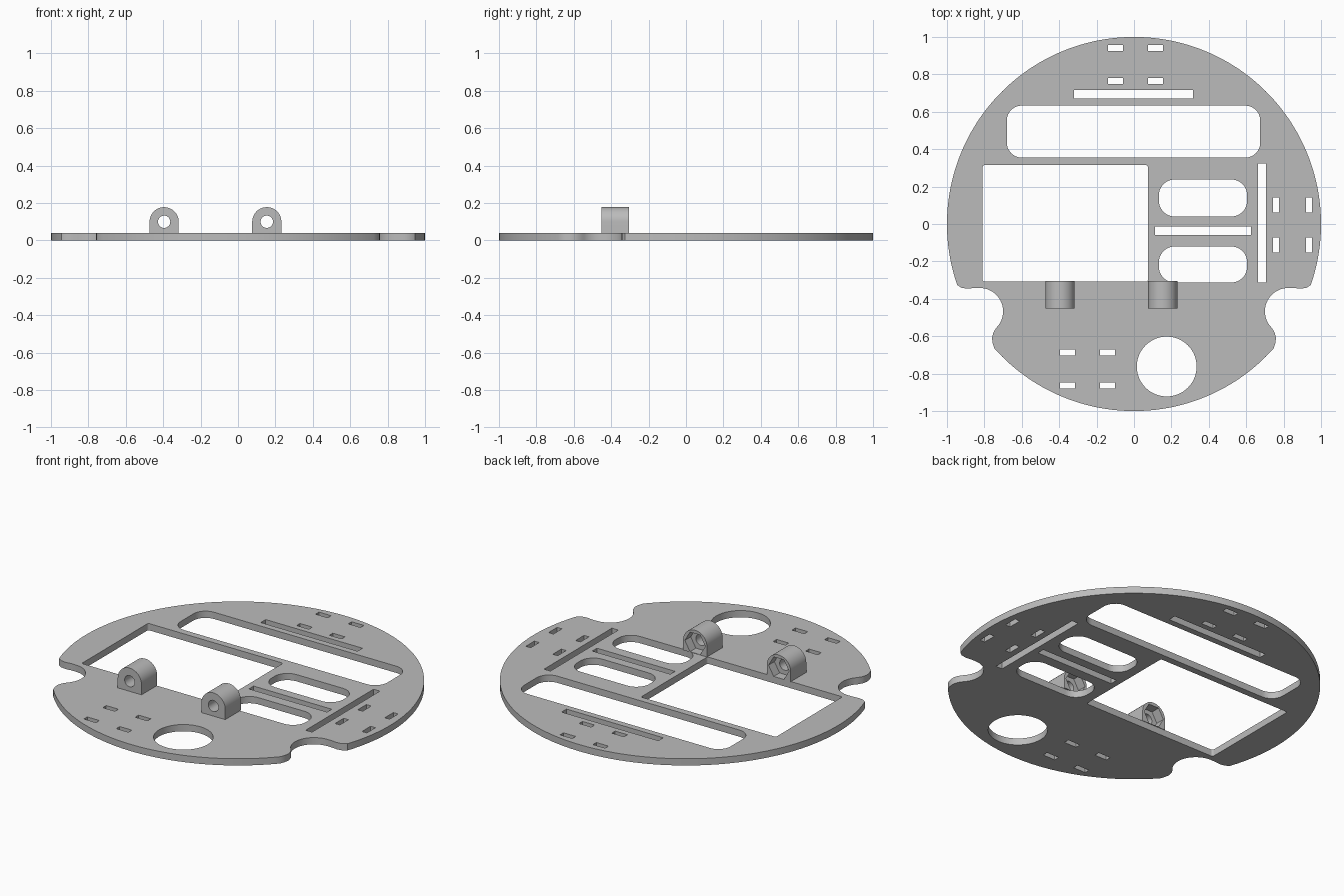
import bpy, bmesh
from math import sin, cos, pi, radians

cube = bpy.data.objects.get("Cube")
if cube:
    bpy.data.objects.remove(cube)

grey = bpy.data.materials.new("light grey plastic")
grey.use_nodes = True
colour = (0.5, 0.5, 0.5, 1)
grey.diffuse_color = colour
grey.node_tree.nodes["Principled BSDF"].inputs["Base Color"].default_value = colour


def arc(cx, cy, r, start, end, n):
    """Points along an arc, angles in degrees."""
    steps = [radians(start + (end - start) * i / n) for i in range(n + 1)]
    return [(cx + r * cos(a), cy + r * sin(a)) for a in steps]


def circle(cx, cy, r, n):
    return arc(cx, cy, r, 0, 360, n)[:-1]


def rect(x0, x1, y0, y1, r=0.0):
    """Rectangle outline, with rounded corners if r is given."""
    if r == 0:
        return [(x0, y0), (x1, y0), (x1, y1), (x0, y1)]
    return (arc(x1 - r, y1 - r, r, 0, 90, 10) + arc(x0 + r, y1 - r, r, 90, 180, 10)
            + arc(x0 + r, y0 + r, r, 180, 270, 10) + arc(x1 - r, y0 + r, r, 270, 360, 10))


def slab(name, loops, half):
    """Solid from an outline and its holes, extruded both ways along z."""
    curve = bpy.data.curves.new(name, "CURVE")
    curve.dimensions = "2D"
    curve.fill_mode = "BOTH"
    curve.extrude = half
    for loop in loops:
        spline = curve.splines.new("POLY")
        spline.points.add(len(loop) - 1)
        for point, (x, y) in zip(spline.points, loop):
            point.co = (x, y, 0, 1)
        spline.use_cyclic_u = True
    source = bpy.data.objects.new(name + "_source", curve)
    bpy.context.collection.objects.link(source)
    graph = bpy.context.evaluated_depsgraph_get()
    mesh = bpy.data.meshes.new_from_object(source.evaluated_get(graph))
    bpy.data.objects.remove(source)
    bm = bmesh.new()
    bm.from_mesh(mesh)
    bmesh.ops.remove_doubles(bm, verts=bm.verts, dist=0.0002)
    bmesh.ops.recalc_face_normals(bm, faces=bm.faces)
    bm.to_mesh(mesh)
    bm.free()
    mesh.materials.clear()
    mesh.materials.append(grey)
    obj = bpy.data.objects.new(name, mesh)
    bpy.context.collection.objects.link(obj)
    return obj


def smooth(obj):
    bpy.ops.object.select_all(action="DESELECT")
    obj.select_set(True)
    bpy.context.view_layer.objects.active = obj
    bpy.ops.object.shade_smooth_by_angle(angle=radians(30))


# Plate outline: a disc with a rounded notch on each side
left_notch = ([(-0.945, -0.326), (-0.922, -0.341), (-0.89, -0.346), (-0.855, -0.342)]
              + arc(-0.825, -0.467, 0.125, 90, -45, 20)
              + [(-0.752, -0.58), (-0.759, -0.608), (-0.756, -0.637)])
right_notch = [(-x, y) for x, y in reversed(left_notch)]
outline = (arc(0, 0, 1, -17.5, 197.5, 120) + left_notch
           + arc(0, 0, 1, 221.8, 318.2, 56) + right_notch)

# Large openings and long slots
holes = [
    rect(-0.68, 0.675, 0.355, 0.633, 0.08),
    rect(-0.81, 0.075, -0.308, 0.315, 0.012),
    rect(0.133, 0.605, 0.04, 0.238, 0.085),
    rect(0.133, 0.605, -0.313, -0.12, 0.085),
    rect(-0.32, 0.315, 0.67, 0.716),
    rect(0.112, 0.625, -0.058, -0.014),
    rect(0.663, 0.705, -0.313, 0.323),
    circle(0.175, -0.762, 0.16, 64),
]


# Groups of four small strap slots
def slot_group(xs, ys, w, h):
    for x in xs:
        for y in ys:
            holes.append(rect(x - w / 2, x + w / 2, y - h / 2, y + h / 2))


slot_group((-0.1, 0.115), (0.765, 0.942), 0.08, 0.032)
slot_group((-0.355, -0.142), (-0.864, -0.687), 0.08, 0.032)
slot_group((0.759, 0.936), (-0.112, 0.101), 0.032, 0.08)

plate = slab("base_plate", [outline] + holes, 0.02)
plate.location.z = 0.02
smooth(plate)

# Arched lugs with a bolt hole and a hexagonal nut pocket at the back
for name, x in (("right_lug", -0.395), ("left_lug", 0.154)):
    arch = [(-0.078, 0.039), (0.078, 0.039)] + arc(0, 0.1, 0.078, 0, 180, 32)
    lug = slab(name, [arch, circle(0, 0.1, 0.033, 32)], 0.073)
    pocket = slab("nut_pocket", [circle(0, 0.1, 0.067, 6)], 0.05)
    for obj, y in ((lug, -0.378), (pocket, -0.31)):
        obj.rotation_euler.x = pi / 2
        obj.location = (x, y, 0)
    cut = lug.modifiers.new("nut pocket", "BOOLEAN")
    cut.operation = "DIFFERENCE"
    cut.solver = "EXACT"
    cut.object = pocket
    graph = bpy.context.evaluated_depsgraph_get()
    lug_mesh = bpy.data.meshes.new_from_object(lug.evaluated_get(graph))
    lug.modifiers.clear()
    lug.data = lug_mesh
    bpy.data.objects.remove(pocket)
    smooth(lug)
